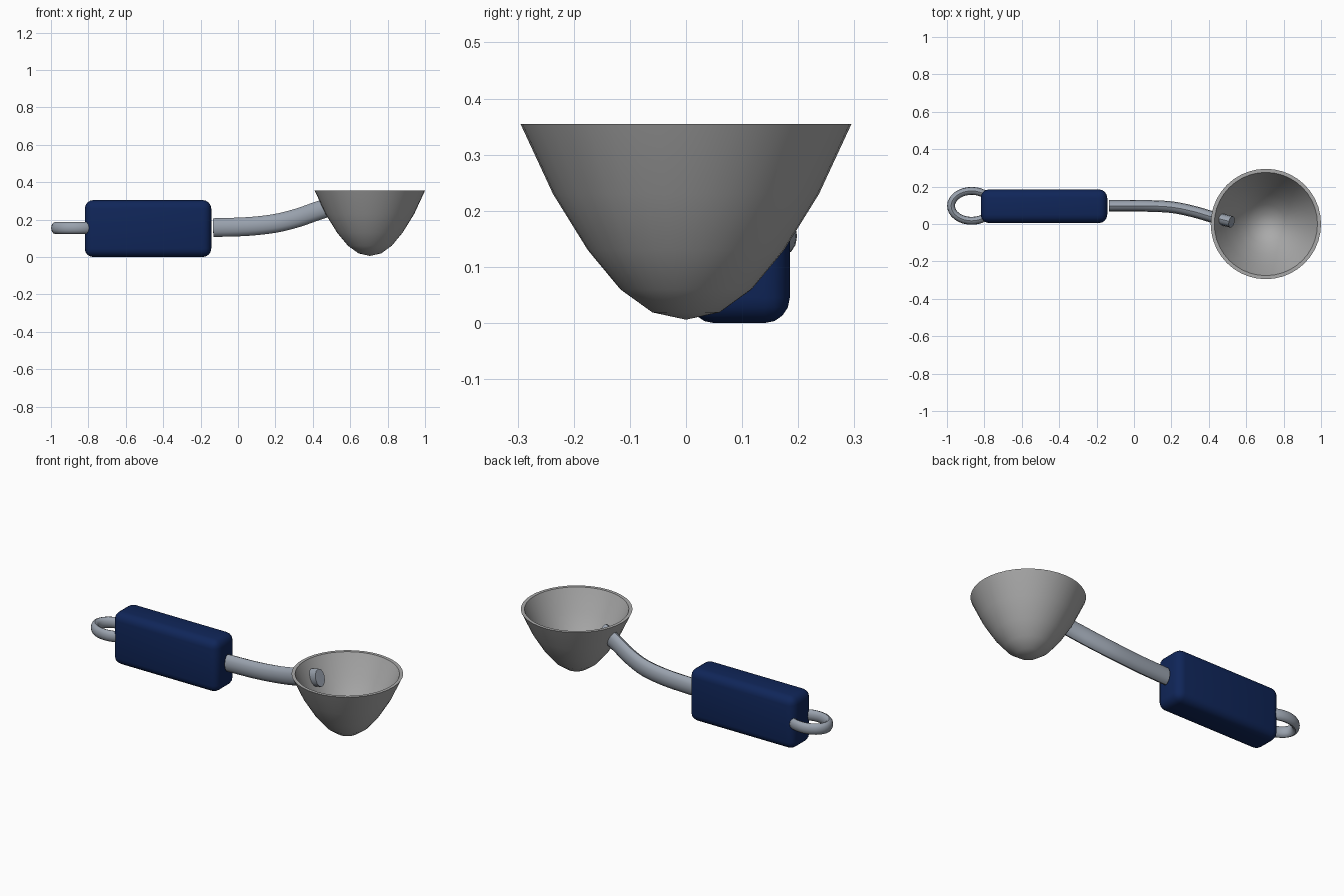
import bpy, bmesh
from math import sin, cos, pi, radians
from mathutils import Vector

if "Cube" in bpy.data.objects:
    bpy.data.objects.remove(bpy.data.objects["Cube"])


def material(name, rgb):
    m = bpy.data.materials.new(name)
    m.use_nodes = True
    m.diffuse_color = (*rgb, 1)
    m.node_tree.nodes["Principled BSDF"].inputs["Base Color"].default_value = (*rgb, 1)
    return m


warm_grey = material("bowl grey", (0.40, 0.40, 0.40))
steel = material("steel grey", (0.32, 0.36, 0.42))
navy = material("navy blue", (0.005, 0.019, 0.10))


def finish(name, bm, mat, angle=40):
    bmesh.ops.recalc_face_normals(bm, faces=bm.faces)
    mesh = bpy.data.meshes.new(name)
    bm.to_mesh(mesh)
    bm.free()
    ob = bpy.data.objects.new(name, mesh)
    bpy.context.collection.objects.link(ob)
    mesh.materials.append(mat)
    bpy.ops.object.select_all(action='DESELECT')
    ob.select_set(True)
    bpy.context.view_layer.objects.active = ob
    bpy.ops.object.shade_smooth_by_angle(angle=radians(angle))
    return ob


def sweep(name, path, half_width, half_height, closed, mat, sides=12):
    """Carry an oval section along a path; open ends are capped."""
    bm = bmesh.new()
    n = len(path)
    rings = []
    for i, p in enumerate(path):
        if closed:
            t = path[(i + 1) % n] - path[i - 1]
        else:
            t = path[min(i + 1, n - 1)] - path[max(i - 1, 0)]
        side = Vector((0, 0, 1)).cross(t).normalized()
        up = t.normalized().cross(side)
        rings.append([bm.verts.new(p + side * half_width * cos(2 * pi * k / sides)
                                   + up * half_height * sin(2 * pi * k / sides))
                      for k in range(sides)])
    for i in range(n if closed else n - 1):
        a, b = rings[i], rings[(i + 1) % n]
        for k in range(sides):
            j = (k + 1) % sides
            bm.faces.new((a[k], a[j], b[j], b[k]))
    if not closed:
        bm.faces.new(rings[0])
        bm.faces.new(rings[-1])
    return finish(name, bm, mat)


def smooth_path(points, steps=4):
    """Catmull-Rom curve through the points."""
    pts = [Vector(p) for p in points]
    pts = [2 * pts[0] - pts[1]] + pts + [2 * pts[-1] - pts[-2]]
    out = []
    for a, b, c, d in zip(pts, pts[1:], pts[2:], pts[3:]):
        for s in range(steps):
            t = s / steps
            out.append(0.5 * (2 * b + (c - a) * t + (2 * a - 5 * b + 4 * c - d) * t ** 2
                              + (3 * b - a - 3 * c + d) * t ** 3))
    return out + [pts[-2]]


# Bowl: outer wall up to the rim, then the inner wall back down
profile = [(0, 0.006), (0.06, 0.019), (0.117, 0.06), (0.175, 0.13), (0.237, 0.23),
           (0.295, 0.355), (0.276, 0.355), (0.22, 0.236), (0.16, 0.142),
           (0.105, 0.076), (0.054, 0.040), (0, 0.028)]
bm = bmesh.new()
verts = [bm.verts.new((r, 0, z)) for r, z in profile]
edges = [bm.edges.new(pair) for pair in zip(verts, verts[1:])]
bmesh.ops.spin(bm, geom=verts + edges, cent=(0, 0, 0), axis=(0, 0, 1),
               angle=2 * pi, steps=40)
bmesh.ops.remove_doubles(bm, verts=bm.verts, dist=0.0005)
bowl = finish("bowl", bm, warm_grey)
bowl.location = (0.705, 0, 0)

# Grip: rounded block
bm = bmesh.new()
bmesh.ops.create_cube(bm, size=1)
bmesh.ops.scale(bm, vec=(0.676, 0.18, 0.304), verts=bm.verts)
bmesh.ops.bevel(bm, geom=bm.edges[:], offset=0.045, segments=4, profile=0.5,
                affect='EDGES')
grip = finish("grip", bm, navy, 50)
grip.location = (-0.481, 0.095, 0.152)

# Arm: curves up and across from the grip, poking through the bowl wall
sweep("arm", smooth_path([(-0.133, 0.097, 0.157), (0.05, 0.097, 0.163),
                          (0.2, 0.09, 0.18), (0.32, 0.066, 0.21),
                          (0.42, 0.037, 0.245), (0.522, 0.011, 0.278)]),
      0.031, 0.05, False, steel)

# Hanging loop: flattened oval ring
loop = [Vector((-0.868 + 0.11 * cos(2 * pi * i / 32), 0.097 + 0.08 * sin(2 * pi * i / 32), 0.155))
        for i in range(32)]
sweep("hanging_loop", loop, 0.021, 0.032, True, steel)
